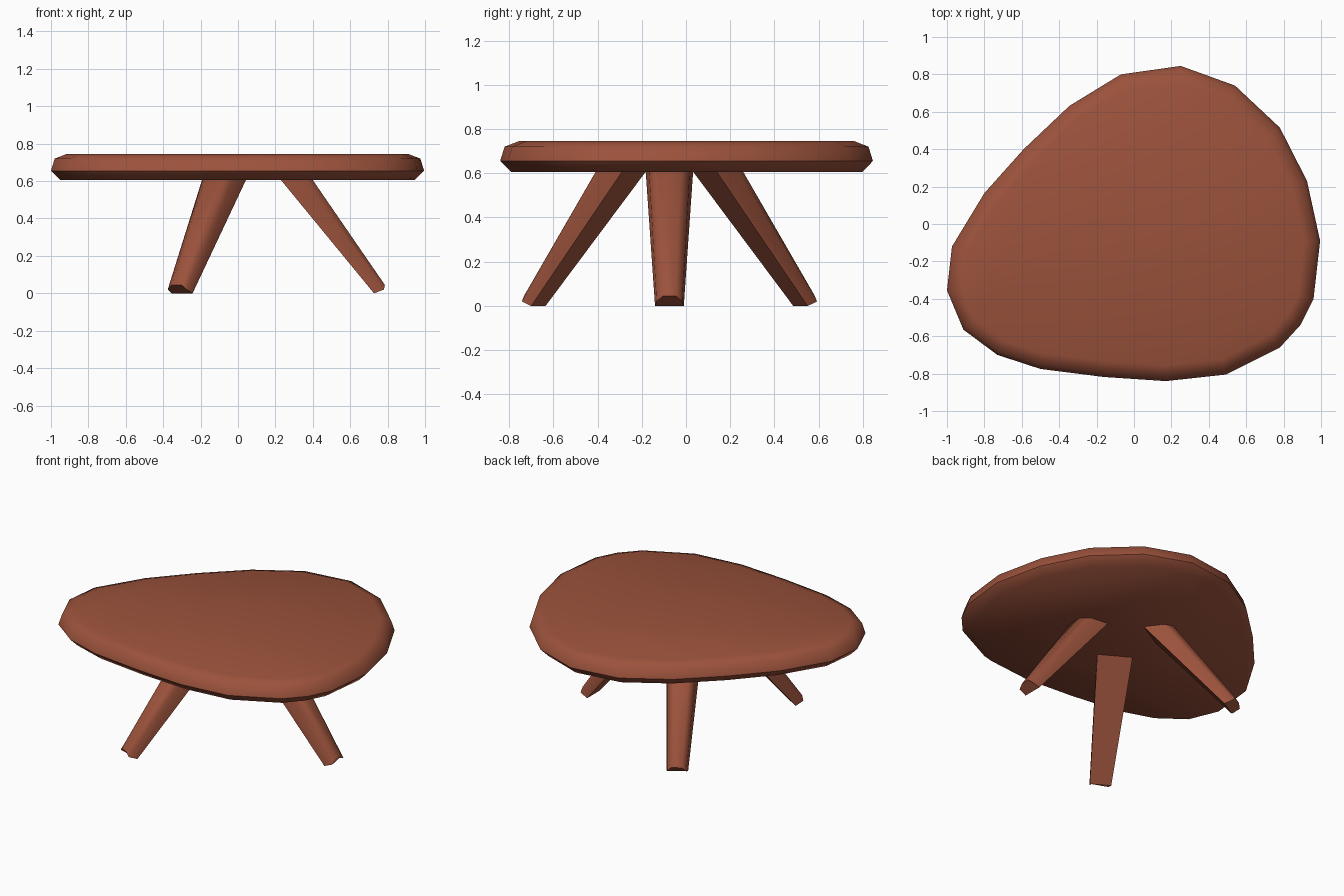
import bpy, bmesh, math
from mathutils import Vector

if "Cube" in bpy.data.objects:
    bpy.data.objects.remove(bpy.data.objects["Cube"])

wood = bpy.data.materials.new("reddish brown wood")
wood.diffuse_color = (0.33, 0.085, 0.045, 1)
wood.use_nodes = True
wood.node_tree.nodes["Principled BSDF"].inputs["Base Color"].default_value = wood.diffuse_color


def loft(name, rings, angle):
    """Skin a list of equal-length vertex rings and cap both ends."""
    bm = bmesh.new()
    vs = [[bm.verts.new(p) for p in ring] for ring in rings]
    n = len(vs[0])
    for a, b in zip(vs, vs[1:]):
        for i in range(n):
            j = (i + 1) % n
            bm.faces.new((a[i], a[j], b[j], b[i]))
    bm.faces.new(vs[0][::-1])
    bm.faces.new(vs[-1])
    bmesh.ops.recalc_face_normals(bm, faces=bm.faces)
    me = bpy.data.meshes.new(name)
    bm.to_mesh(me)
    bm.free()
    ob = bpy.data.objects.new(name, me)
    bpy.context.collection.objects.link(ob)
    me.materials.append(wood)
    bpy.ops.object.select_all(action='DESELECT')
    bpy.context.view_layer.objects.active = ob
    ob.select_set(True)
    bpy.ops.object.shade_smooth_by_angle(angle=math.radians(angle))
    return ob


# Table top: free-form rounded triangle, counter-clockwise
outline = [Vector(p) for p in [
    (0.25, 0.845), (-0.07, 0.80), (-0.345, 0.632), (-0.59, 0.40), (-0.80, 0.165),
    (-0.973, -0.12), (-1.0, -0.355), (-0.912, -0.565), (-0.73, -0.70), (-0.50, -0.775),
    (-0.16, -0.818), (0.17, -0.84), (0.49, -0.805), (0.78, -0.66), (0.89, -0.54),
    (0.96, -0.40), (0.995, -0.09), (0.925, 0.23), (0.78, 0.515), (0.54, 0.74)]]


def inset_ring(d, z):
    ring, n = [], len(outline)
    for i, p in enumerate(outline):
        t = (outline[(i + 1) % n] - outline[i - 1]).normalized()
        q = p + Vector((-t.y, t.x)) * d
        ring.append((q.x, q.y, z))
    return ring


loft("table_top", [inset_ring(d, z) for d, z in
                   [(0.05, 0.605), (0.0, 0.655), (0.02, 0.72), (0.085, 0.745)]], 60)

# Legs: splayed, D-shaped section (flat inside, rounded outside), 120 degrees apart
CENTRE = Vector((0.043, -0.075))
# (radius, half width, height) for inner, side and outer corners
FOOT = [(0.684, 0.065, 0.0), (0.737, 0.058, 0.02), (0.742, 0.03, 0.045)]
HEAD = [(0.187, 0.107, 0.605), (0.312, 0.092, 0.605), (0.357, 0.05, 0.605)]


def leg_ring(points, ang):
    u = Vector((math.cos(ang), math.sin(ang)))
    v = Vector((-u.y, u.x))
    ring = []
    for s, pts in ((1, points), (-1, points[::-1])):
        for r, w, z in pts:
            q = CENTRE + u * r + v * (w * s)
            ring.append((q.x, q.y, z))
    return ring


# continue each leg a little way into the table top
TUCK = [tuple(h + (h - f) * 0.05 for f, h in zip(a, b)) for a, b in zip(FOOT, HEAD)]

for name, deg in (("right_leg", 0), ("back_leg", 120), ("front_leg", 240)):
    a = math.radians(deg)
    loft(name, [leg_ring(FOOT, a), leg_ring(TUCK, a)], 60)
